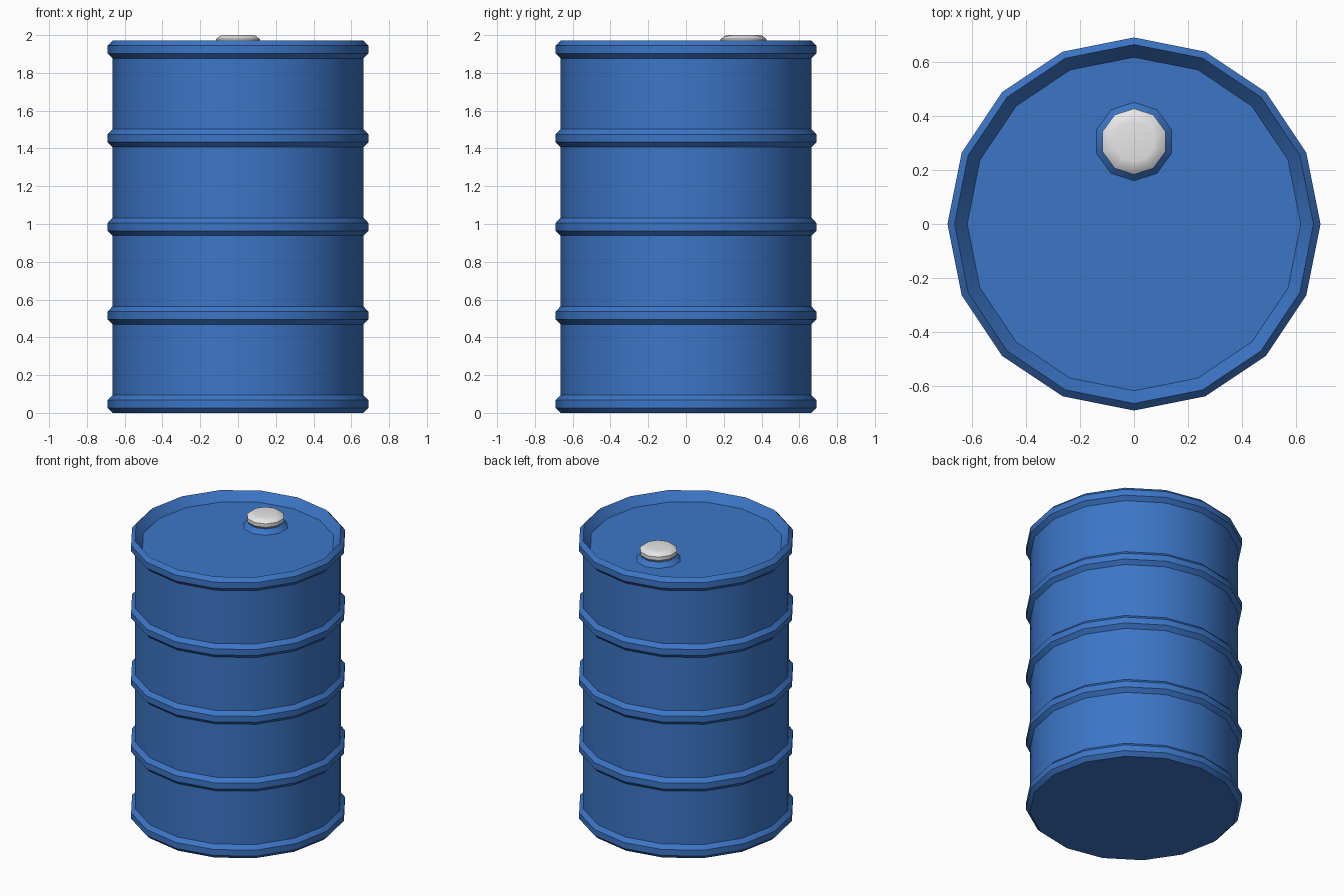
import bpy, bmesh, math

if "Cube" in bpy.data.objects:
    bpy.data.objects.remove(bpy.data.objects["Cube"])


def material(name, rgb):
    m = bpy.data.materials.new(name)
    m.diffuse_color = (*rgb, 1)
    m.use_nodes = True
    m.node_tree.nodes["Principled BSDF"].inputs["Base Color"].default_value = m.diffuse_color
    return m


BLUE = material("barrel blue", (0.045, 0.18, 0.57))
GREY = material("cap light grey", (0.8, 0.8, 0.8))


def lathe(name, profile, sides, mat, centre=(0, 0), close_bottom=True):
    """Revolve (radius, height) points, capping the ends; a vertex lies on +y."""
    bm = bmesh.new()
    rings = []
    for r, z in profile:
        rings.append([bm.verts.new((centre[0] + r * math.sin(2 * math.pi * i / sides),
                                    centre[1] + r * math.cos(2 * math.pi * i / sides), z))
                      for i in range(sides)])
    for a, b in zip(rings, rings[1:]):
        for i in range(sides):
            j = (i + 1) % sides
            bm.faces.new((a[i], b[i], b[j], a[j]))
    if close_bottom:
        bm.faces.new(rings[0])
    bm.faces.new(rings[-1][::-1])
    bmesh.ops.recalc_face_normals(bm, faces=bm.faces)
    me = bpy.data.meshes.new(name)
    bm.to_mesh(me)
    bm.free()
    me.materials.append(mat)
    ob = bpy.data.objects.new(name, me)
    bpy.context.collection.objects.link(ob)
    bpy.ops.object.select_all(action='DESELECT')
    ob.select_set(True)
    bpy.context.view_layer.objects.active = ob
    bpy.ops.object.shade_smooth_by_angle(angle=math.radians(40))
    return ob


# Barrel body: five ribs, then the rim turns inward down to the sunken lid
profile = []
for k in range(5):
    z = k * 0.469
    profile += [(0.664, z), (0.69, z + 0.026), (0.69, z + 0.068), (0.664, z + 0.095)]
profile[-1] = (0.664, 1.971)
profile.append((0.617, 1.91))
lathe("barrel_body", profile, 16, BLUE)

# Raised collar around the filler hole
C = (0, 0.305)
lathe("filler_collar", [(0.145, 1.91), (0.115, 1.94)], 10, BLUE, C, False)

# Screw cap with bevelled top
lathe("filler_cap", [(0.105, 1.938), (0.122, 1.955), (0.122, 1.979), (0.1, 1.996), (0.075, 2.0)],
      10, GREY, C)
